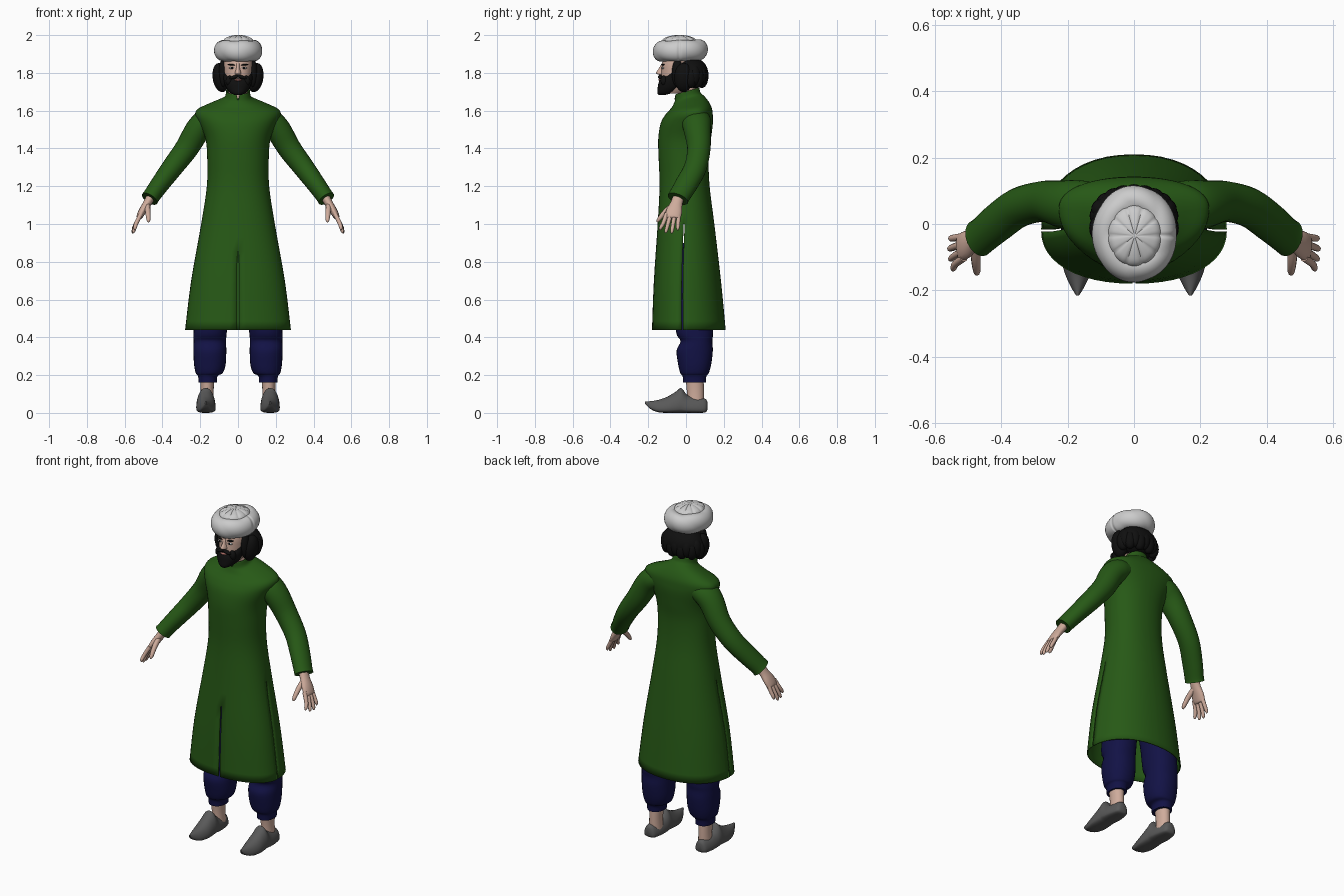
import bpy, bmesh
from math import sin, cos, pi, copysign
from mathutils import Vector, Matrix

if "Cube" in bpy.data.objects:
    bpy.data.objects.remove(bpy.data.objects["Cube"])

COLORS = {"green": (.02, .1, .008), "navy": (.006, .006, .06), "skin": (.62, .41, .33),
          "black": (.005, .005, .005), "grey": (.1, .1, .1), "white": (.8, .8, .8), "lip": (.4, .15, .13)}
MATS = {}
for key, c in COLORS.items():
    MATS[key] = bpy.data.materials.new(key)
    MATS[key].diffuse_color = (*c, 1)


def finish(name, bm, color, mirror=False, angle=50):
    bmesh.ops.recalc_face_normals(bm, faces=bm.faces)
    me = bpy.data.meshes.new(name)
    bm.to_mesh(me)
    bm.free()
    ob = bpy.data.objects.new(name, me)
    bpy.context.collection.objects.link(ob)
    me.materials.append(MATS[color])
    bpy.ops.object.select_all(action='DESELECT')
    ob.select_set(True)
    bpy.context.view_layer.objects.active = ob
    bpy.ops.object.shade_smooth_by_angle(angle=angle * pi / 180)
    if mirror:
        ob.modifiers.new("mirror", 'MIRROR').use_mirror_merge = False
    return ob


def dense(rows, n=4):
    """Catmull-Rom through rows of numbers"""
    out = []
    for i in range(len(rows) - 1):
        a, b, c, d = rows[max(i - 1, 0)], rows[i], rows[i + 1], rows[min(i + 2, len(rows) - 1)]
        for k in range(n):
            t = k / n
            out.append([q + .5 * t * (r - p + t * (2 * p - 5 * q + 4 * r - s + t * (3 * (q - r) + s - p)))
                        for p, q, r, s in zip(a, b, c, d)])
    return out + [list(rows[-1])]


def bridge(bm, rings, caps=(True, True), skip=lambda j, z: False, loop=False):
    vr = [[bm.verts.new(p) for p in r] for r in rings]
    m = len(vr[0])
    for i in range(len(vr) - (0 if loop else 1)):
        lo, hi = vr[i], vr[(i + 1) % len(vr)]
        for j in range(m):
            if not skip(j, lo[j].co.z):
                bm.faces.new((lo[j], lo[(j + 1) % m], hi[(j + 1) % m], hi[j]))
    if caps[0]:
        bm.faces.new(vr[0])
    if caps[1]:
        bm.faces.new(vr[-1])


def spow(v, n):
    return copysign(abs(v) ** (2 / n), v)


def section(z, hw, yf, yb, yc, angles, n=2.2, tilt=0, xc=0):
    """Horizontal slice with separate front and back depth"""
    pts = []
    for a in angles:
        s = spow(sin(a), n)
        y = yc + s * (yb - yc if s > 0 else yc - yf)
        pts.append(Vector((xc + hw * spow(cos(a), n), y, z + tilt * y)))
    return pts


def tube(bm, path, seg=16, n=4):
    """Path rows: x, y, z, radius across, radius along y"""
    rows = dense(path, n)
    P = [Vector(r[:3]) for r in rows]
    rings = []
    for i, r in enumerate(rows):
        t = (P[min(i + 1, len(P) - 1)] - P[max(i - 1, 0)]).normalized()
        b = Vector((0, 1, 0))
        b = (b - b.dot(t) * t).normalized()
        u = b.cross(t)
        rings.append([P[i] + u * r[3] * cos(2 * pi * k / seg) + b * r[4] * sin(2 * pi * k / seg)
                      for k in range(seg)])
    bridge(bm, rings)


def blobs(name, items, color, mirror=False):
    bm = bmesh.new()
    for loc, size, roll in items:
        M = Matrix.Translation(loc) @ Matrix.Rotation(roll, 4, 'Y') @ Matrix.Diagonal((*size, 1))
        bmesh.ops.create_uvsphere(bm, u_segments=20, v_segments=12, radius=1, matrix=M)
    return finish(name, bm, color, mirror)


ROUND = [2 * pi * k / 28 for k in range(28)]

# Robe: lofted body, narrow columns left open as front and side slits
angles = []
for q in range(4):
    angles += [q * pi / 2 - .012, q * pi / 2 + .012] + [q * pi / 2 + k * pi / 24 for k in range(1, 12)]
robe_rows = [(.44, .28, -.18, .21, -.02, 0), (.7, .248, -.17, .185, -.02, 0), (1.0, .195, -.15, .15, -.01, 0),
             (1.2, .165, -.14, .125, 0, 0), (1.35, .163, -.145, .12, 0, 0), (1.45, .172, -.147, .132, .01, 0),
             (1.53, .205, -.135, .142, .03, 0), (1.575, .226, -.112, .142, .045, 0),
             (1.605, .215, -.09, .137, .05, .05), (1.63, .155, -.074, .12, .04, .15),
             (1.655, .09, -.064, .095, .02, .25), (1.672, .068, -.058, .078, .01, .28),
             (1.702, .064, -.056, .07, .01, .28)]
rings = [section(*r[:5], angles, 2.2, r[5]) for r in dense(robe_rows)]
for ring, drop in zip(rings[-4:], (.0, .008, .018, .028)):
    for j in (39, 40):
        ring[j].z -= drop
limit = {0: 1.0, 26: 1.0, 39: .8}
bm = bmesh.new()
bridge(bm, rings, (False, False), lambda j, z: z < limit.get(j, 0) - .01)
robe = finish("robe", bm, "green")
sol = robe.modifiers.new("thickness", 'SOLIDIFY')
sol.thickness, sol.offset = .006, -1

# Sleeves
bm = bmesh.new()
tube(bm, [(.12, .055, 1.555, .06, .07), (.17, .055, 1.54, .068, .078), (.215, .06, 1.495, .067, .072),
          (.272, .068, 1.40, .062, .062), (.347, .05, 1.30, .056, .06), (.41, .005, 1.215, .05, .06),
          (.455, -.033, 1.152, .046, .057), (.468, -.043, 1.133, .047, .058)], 24)
finish("sleeve", bm, "green", True)

# Hands: palm, four fingers, thumb
bm = bmesh.new()
tube(bm, [(.455, -.035, 1.155, .024, .03), (.48, -.05, 1.11, .022, .032), (.505, -.062, 1.07, .02, .042),
          (.522, -.07, 1.038, .016, .042), (.526, -.071, 1.03, .008, .036)])
for y0, y1, z1, x1 in [(-.102, -.138, .968, .545), (-.08, -.108, .952, .552),
                       (-.059, -.076, .95, .555), (-.039, -.044, .966, .552)]:
    tube(bm, [(.513, y0, 1.055, .012, .012), (.538, (y0 + y1) / 2, 1.005, .011, .011),
              (x1, y1 * .9 + y0 * .1, z1 + .012, .009, .009), (x1, y1, z1, .003, .003)], 10, 3)
tube(bm, [(.48, -.065, 1.10, .015, .018), (.477, -.11, 1.065, .014, .014),
          (.474, -.143, 1.025, .011, .011), (.474, -.152, 1.01, .004, .004)], 10, 3)
finish("hand", bm, "skin", True)

# Trousers, baggy with gathered cuffs
bm = bmesh.new()
bridge(bm, [section(z, rx, yc - ry, yc + ry, yc, ROUND, 2.2, 0, x) for z, x, yc, rx, ry in dense(
    [(.16, .16, .045, .048, .06), (.195, .16, .045, .052, .063), (.212, .152, .045, .072, .076),
     (.26, .149, .046, .084, .088), (.33, .149, .046, .087, .096), (.38, .149, .055, .086, .084),
     (.43, .147, .045, .088, .098), (.6, .13, .04, .09, .1), (.9, .09, .01, .095, .1)])])
finish("trouser_leg", bm, "navy", True)

# Ankles
bm = bmesh.new()
tube(bm, [(.163, .05, .04, .036, .045), (.163, .05, .11, .034, .045), (.163, .045, .19, .038, .048)], 20)
finish("ankle", bm, "skin", True)

# Shoes: slices along y with flat soles and raised pointed toes
bm = bmesh.new()
rings = []
for y, hw, z0, z1 in dense([(.113, .02, .015, .06), (.1, .036, .002, .075), (.05, .047, 0, .082),
                            (.005, .05, 0, .097), (-.025, .05, 0, .132), (-.05, .051, 0, .115),
                            (-.1, .05, 0, .085), (-.15, .038, .004, .068), (-.19, .02, .022, .062),
                            (-.216, .004, .048, .06)]):
    zc = z0 + (z1 - z0) * .3
    rings.append([Vector((.17 + hw * spow(cos(a), 2.2), y,
                          zc + (z1 - zc) * spow(sin(a), 1.7) if sin(a) > 0 else zc + (zc - z0) * spow(sin(a), 4)))
                  for a in ROUND])
bridge(bm, rings)
finish("shoe", bm, "grey", True, 40)

# Neck, head and nose
bm = bmesh.new()
tube(bm, [(0, .01, 1.62, .052, .05), (0, .012, 1.70, .05, .047), (0, .0, 1.80, .05, .05)], 24)
finish("neck", bm, "skin")
bm = bmesh.new()
bridge(bm, [section(*r, ROUND) for r in dense(
    [(1.69, .035, -.115, -.02, -.06), (1.72, .056, -.127, .03, -.04), (1.77, .072, -.131, .05, -.03),
     (1.81, .077, -.13, .06, -.03), (1.85, .078, -.127, .06, -.03), (1.91, .07, -.11, .06, -.03)])])
bridge(bm, [section(*r, ROUND) for r in dense(
    [(1.789, .009, -.138, -.11, -.12), (1.794, .017, -.153, -.11, -.122), (1.803, .016, -.158, -.11, -.122),
     (1.825, .010, -.143, -.11, -.12), (1.85, .008, -.13, -.11, -.12)])])
finish("head", bm, "skin")

# Eyes, brows, mouth
blobs("eye", [((.033, -.122, 1.826), (.014, .007, .006), 0)], "white", True)
blobs("pupil", [((.032, -.1265, 1.826), (.006, .004, .006), 0)], "black", True)
blobs("eyebrow", [((.034, -.122, 1.843), (.022, .009, .0045), -.12)], "black", True)
blobs("mouth", [((0, -.139, 1.763), (.02, .008, .006), 0)], "lip")

# Beard and moustache
bm = bmesh.new()
bridge(bm, [section(*r, ROUND) for r in dense(
    [(1.683, .018, -.146, -.11, -.125), (1.695, .042, -.152, -.07, -.1), (1.72, .062, -.15, -.03, -.08),
     (1.745, .072, -.146, -.02, -.07), (1.768, .077, -.134, -.02, -.06), (1.79, .0795, -.11, -.02, -.05),
     (1.83, .0805, -.08, -.02, -.045)])])
finish("beard", bm, "black")
blobs("moustache", [((.02, -.135, 1.778), (.027, .013, .009), .3),
                    ((.047, -.117, 1.76), (.018, .018, .026), -.2)], "black", True)

# Hair: full mass, side locks, tufts round the nape
items = [((0, .025, 1.80), (.126, .092, .085), 0)]
for s in (-1, 1):
    items += [((s * .092, -.012, 1.775), (.042, .05, .078), s * .15),
              ((s * .078, -.045, 1.80), (.024, .03, .075), 0)]
for k in range(11):
    a = pi * k / 10
    items.append(((.1 * cos(a), .025 + .062 * sin(a), 1.775 + .012 * (k % 2)), (.034, .033, .055), 0))
blobs("hair", items, "black")

# Turban: wrapped ring with diagonal folds, pleated crown
bm = bmesh.new()
rings = []
for i in range(72):
    u = 2 * pi * i / 72
    ring = []
    for k in range(28):
        v = 2 * pi * k / 28
        f = .95 + .07 * abs(sin(2.5 * u + v)) if cos(v) > -.3 else 1
        rx, ry = .082 + .046 * f * cos(v), .1 + .046 * f * cos(v)
        ring.append(Vector((.002 + rx * cos(u), -.03 + ry * sin(u), 1.918 + .055 * f * sin(v) + .03 * ry * sin(u))))
    rings.append(ring)
bridge(bm, rings, loop=True)
finish("turban_wrap", bm, "white", angle=60)
bm = bmesh.new()
rings = []
for r, z in dense([(1, 1.93), (.98, 1.965), (.85, 1.983), (.6, 1.993), (.3, 1.999), (.04, 2.0)]):
    rings.append([Vector((.002 + .084 * r * cos(a), -.035 + .095 * r * sin(a),
                          z - .007 * r * (1 - abs(sin(5 * a))) ** 2))
                  for a in (2 * pi * k / 80 for k in range(80))])
bridge(bm, rings, (False, True))
finish("turban_crown", bm, "white", angle=60)

for m in bpy.data.materials:
    if m.users and not m.is_grease_pencil:
        m.use_nodes = True
        m.node_tree.nodes["Principled BSDF"].inputs["Base Color"].default_value = m.diffuse_color
